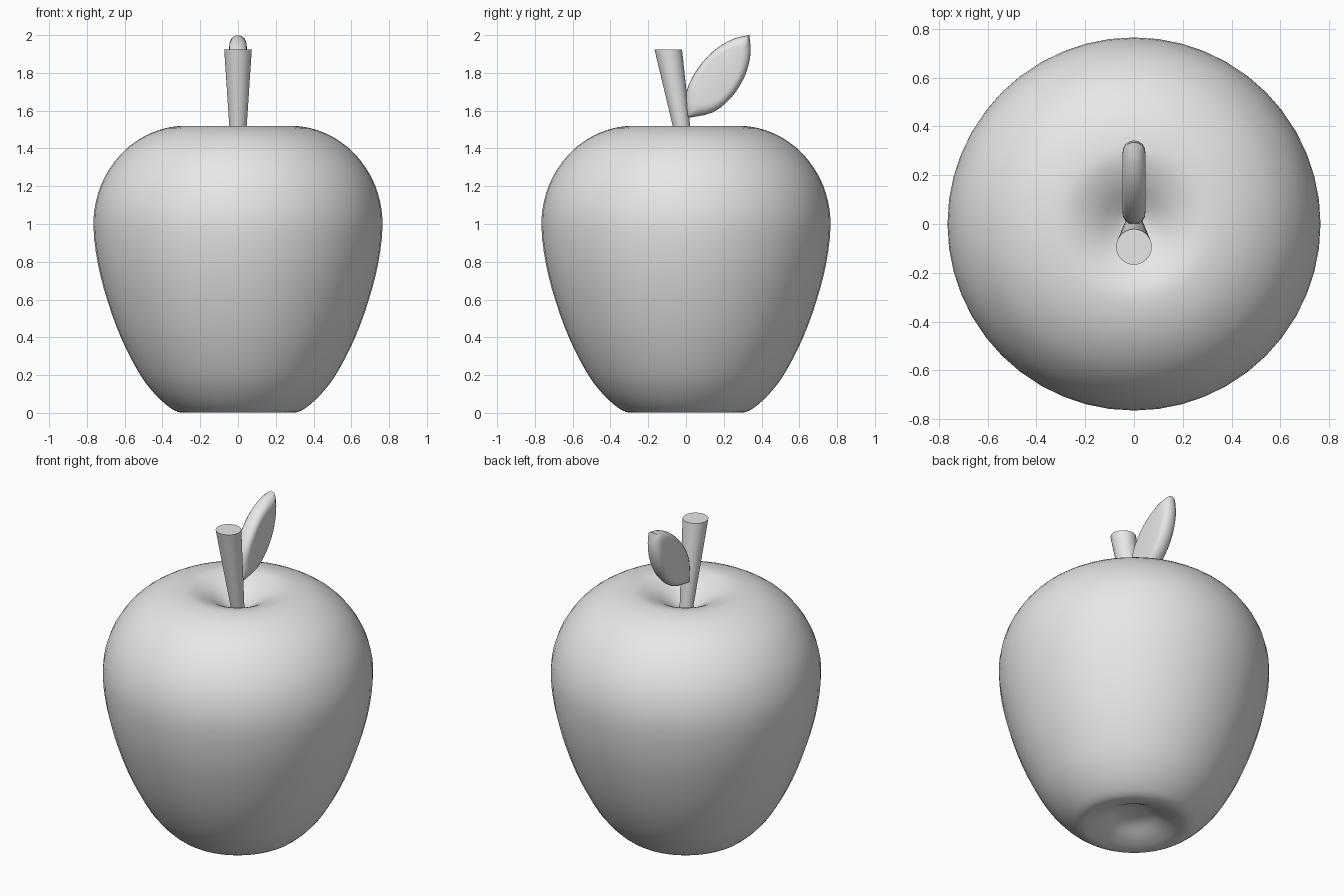
import bpy, bmesh, math
from mathutils import Vector

cube = bpy.data.objects.get("Cube")
if cube:
    bpy.data.objects.remove(cube, do_unlink=True)

grey = bpy.data.materials.new("plain grey")
grey.use_nodes = True
grey.diffuse_color = (0.8, 0.8, 0.8, 1)
grey.node_tree.nodes["Principled BSDF"].inputs["Base Color"].default_value = (0.8, 0.8, 0.8, 1)


def circle(r, z, y=0.0, n=48):
    return [Vector((r * math.cos(2 * math.pi * i / n),
                    y + r * math.sin(2 * math.pi * i / n), z)) for i in range(n)]


def loft(name, rings, angle):
    """Skin a list of equal point rings and cap both ends."""
    bm = bmesh.new()
    loops = [[bm.verts.new(p) for p in ring] for ring in rings]
    n = len(loops[0])
    for a, b in zip(loops, loops[1:]):
        for i in range(n):
            j = (i + 1) % n
            bm.faces.new((a[i], a[j], b[j], b[i]))
    bm.faces.new(loops[0][::-1])
    bm.faces.new(loops[-1])
    bmesh.ops.recalc_face_normals(bm, faces=bm.faces)
    mesh = bpy.data.meshes.new(name)
    bm.to_mesh(mesh)
    bm.free()
    mesh.materials.append(grey)
    obj = bpy.data.objects.new(name, mesh)
    bpy.context.collection.objects.link(obj)
    bpy.ops.object.select_all(action="DESELECT")
    obj.select_set(True)
    bpy.context.view_layer.objects.active = obj
    bpy.ops.object.shade_smooth_by_angle(angle=math.radians(angle))
    return obj


def smooth_path(pts, steps=3):
    """Catmull-Rom curve through the points."""
    pts = [Vector(p) for p in pts]
    ext = [pts[0] * 2 - pts[1]] + pts + [pts[-1] * 2 - pts[-2]]
    out = []
    for a, b, c, d in zip(ext, ext[1:], ext[2:], ext[3:]):
        for k in range(steps):
            t = k / steps
            out.append(0.5 * (2 * b + (c - a) * t + (2 * a - 5 * b + 4 * c - d) * t ** 2
                              + (3 * b - a - 3 * c + d) * t ** 3))
    return out + [pts[-1]]


# Fruit body: radius and height, from the bottom hollow round to the top hollow
profile = [(0.005, 0.09), (0.10, 0.075), (0.19, 0.03), (0.27, 0.004), (0.32, 0.006),
           (0.37, 0.035), (0.44, 0.10), (0.52, 0.205), (0.616, 0.39), (0.69, 0.59),
           (0.742, 0.79), (0.765, 0.98), (0.752, 1.12), (0.705, 1.25), (0.62, 1.37),
           (0.52, 1.45), (0.42, 1.497), (0.32, 1.518), (0.25, 1.512), (0.17, 1.48),
           (0.10, 1.435), (0.05, 1.405), (0.005, 1.395)]
loft("apple_body", [circle(p.x, max(p.y, 0)) for p in smooth_path(profile)], 60)

# Stem: leans to the front and widens towards a flat top
loft("stem", [circle(0.037, 1.38, 0.0, 32), circle(0.073, 1.925, -0.094, 32)], 40)

# Leaf: pointed outline in the side plane, with rounded edges
upper = [(0.0, 1.56), (0.002, 1.70), (0.06, 1.82), (0.15, 1.92), (0.25, 1.98), (0.335, 2.0)]
lower = [(0.335, 2.0), (0.342, 1.90), (0.31, 1.78), (0.24, 1.67), (0.14, 1.59), (0.0, 1.56)]
outline = smooth_path(upper)[:-1] + smooth_path(lower)[:-1]
centre = Vector((0.17, 1.785))
half = [(0.0, 1.0), (0.018, 0.98), (0.034, 0.92), (0.044, 0.82), (0.047, 0.70)]
sections = [(-x, s) for x, s in half[:0:-1]] + half
loft("leaf", [[Vector((x, *(centre + (p - centre) * s))) for p in outline]
              for x, s in sections], 50)
